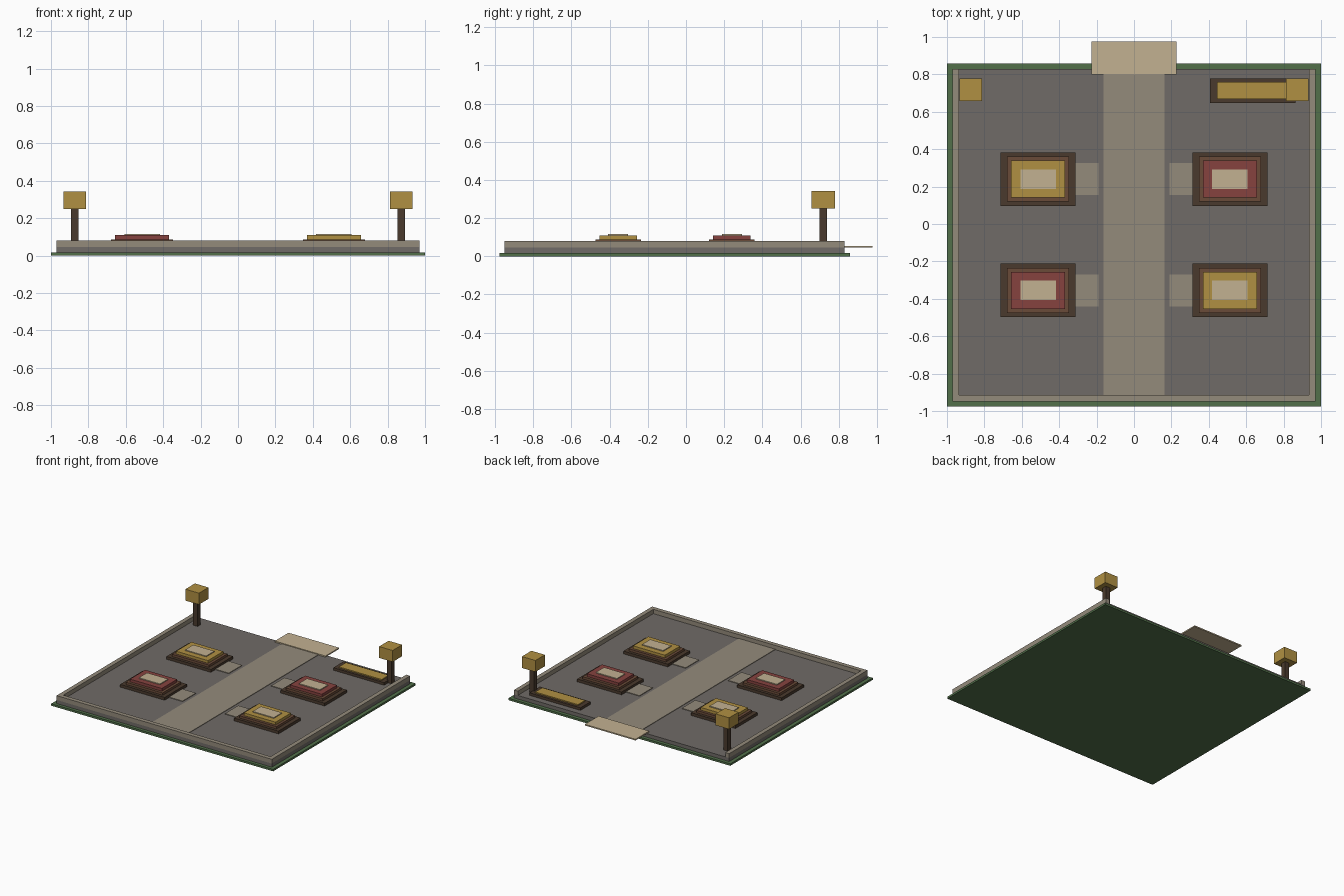
import bpy
import bmesh
from mathutils import Matrix, Vector

cube = bpy.data.objects.get("Cube")
if cube:
    bpy.data.objects.remove(cube, do_unlink=True)


def make_material(name, rgb):
    linear = [((c / 255 + 0.055) / 1.055) ** 2.4 for c in rgb] + [1]
    mat = bpy.data.materials.new(name)
    mat.use_nodes = True
    mat.diffuse_color = linear
    mat.node_tree.nodes["Principled BSDF"].inputs["Base Color"].default_value = linear
    return mat


green = make_material("grass green", (82, 112, 74))
grey = make_material("paving grey", (112, 107, 103))
stone = make_material("pale stone", (148, 139, 123))
cream = make_material("cream", (194, 177, 145))
dark = make_material("dark wood", (74, 58, 45))
brown = make_material("brown wood", (106, 75, 56))
gold = make_material("gold", (176, 144, 66))
red = make_material("brick red", (134, 66, 63))


def box(name, mat, x, y, z):
    """Box between the low and high limits of each axis."""
    limits = (x, y, z)
    centre = Vector([(a + b) / 2 for a, b in limits])
    size = Vector([b - a for a, b in limits])
    bm = bmesh.new()
    bmesh.ops.create_cube(bm, size=1, matrix=Matrix.Diagonal(size).to_4x4())
    mesh = bpy.data.meshes.new(name)
    bm.to_mesh(mesh)
    bm.free()
    mesh.materials.append(mat)
    obj = bpy.data.objects.new(name, mesh)
    obj.location = centre
    bpy.context.collection.objects.link(obj)


def centred(name, mat, cx, cy, w, d, z):
    box(name, mat, (cx - w / 2, cx + w / 2), (cy - d / 2, cy + d / 2), z)


FLOOR = 0.045
FRONT, BACK, SIDE, RIM = -0.95, 0.83, 0.97, 0.035

# Ground layers
box("grass_base", green, (-1, 1), (-0.976, 0.858), (0, 0.016))
box("courtyard_floor", grey, (-SIDE, SIDE), (FRONT, BACK), (0.016, FLOOR))
box("central_path", stone, (-0.164, 0.164), (FRONT + RIM, BACK), (FLOOR, 0.049))
box("entrance_slab", cream, (-0.228, 0.228), (0.80, 0.976), (FLOOR, 0.055))

# Low wall, open at the back
box("front_wall", stone, (-SIDE, SIDE), (FRONT, FRONT + RIM), (FLOOR, 0.08))
for side, sx in (("left", 1), ("right", -1)):
    edges = sorted((sx * SIDE, sx * (SIDE - RIM)))
    box(side + "_wall", stone, edges, (FRONT + RIM, BACK), (FLOOR, 0.08))

# Four stepped plinths with stepping pads to the path
for row, cy in (("back", 0.24), ("front", -0.355)):
    for side, sx in (("left", 1), ("right", -1)):
        name = f"{row}_{side}_"
        accent = red if (row == "back") == (sx > 0) else gold
        cx = sx * 0.513
        centred(name + "plinth_base", dark, cx, cy, 0.40, 0.285, (FLOOR, 0.068))
        centred(name + "plinth_step", brown, cx, cy, 0.332, 0.24, (0.068, 0.087))
        centred(name + "plinth_block", accent, cx, cy, 0.287, 0.197, (0.087, 0.109))
        centred(name + "plinth_cap", cream, cx, cy, 0.19, 0.105, (0.109, 0.116))
        centred(name + "pad", stone, sx * 0.255, cy, 0.128, 0.172, (FLOOR, 0.05))

# Long low planter in the back left corner
centred("planter_base", dark, 0.635, 0.713, 0.458, 0.132, (FLOOR, 0.066))
centred("planter_top", gold, 0.635, 0.713, 0.385, 0.092, (0.066, 0.075))

# Corner lamps
for side, sx in (("left", 1), ("right", -1)):
    centred(side + "_lamp_post", dark, sx * 0.873, 0.718, 0.04, 0.04, (FLOOR, 0.25))
    centred(side + "_lamp_head", gold, sx * 0.873, 0.718, 0.122, 0.122, (0.25, 0.343))
